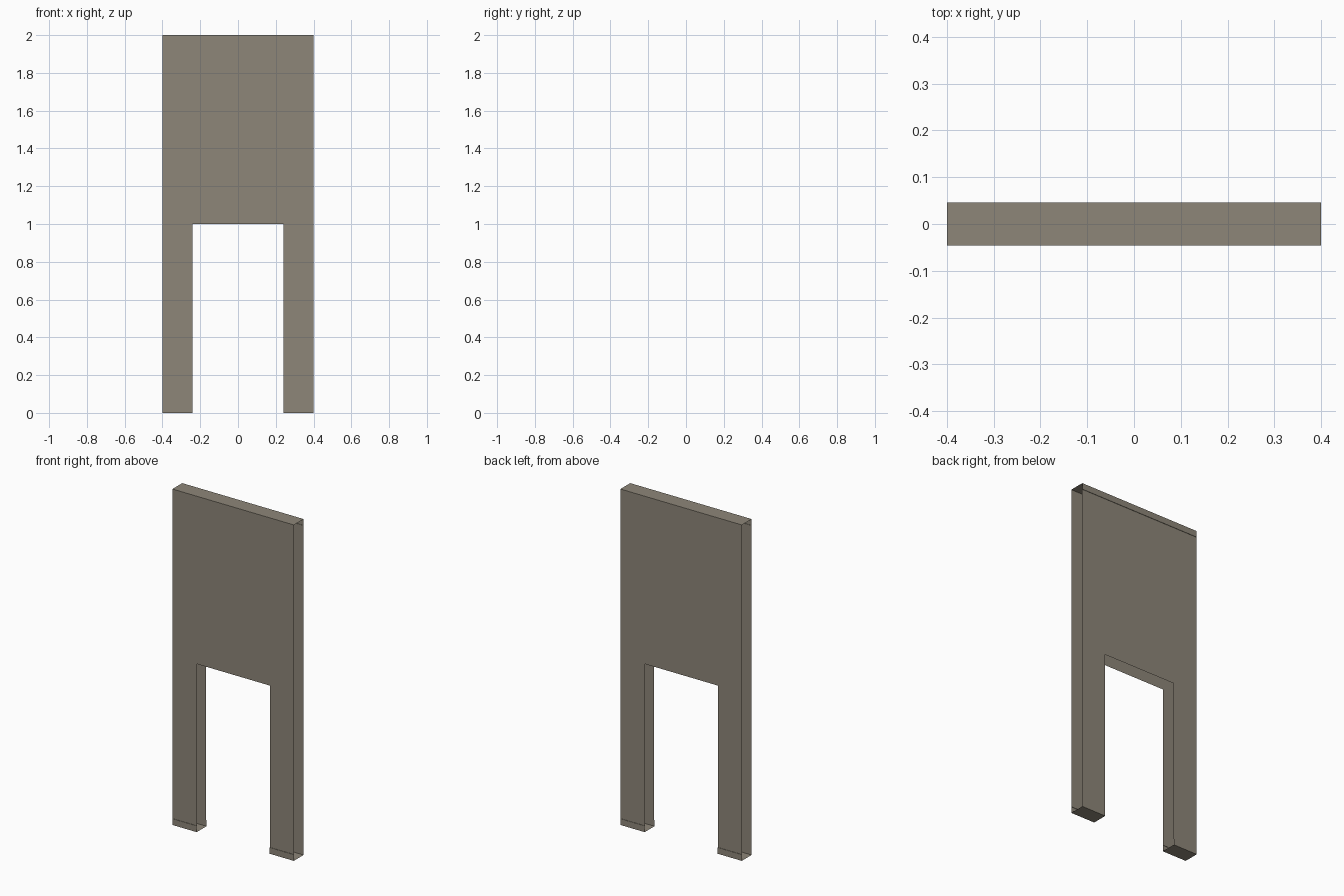
import bpy, bmesh

if "Cube" in bpy.data.objects:
    bpy.data.objects.remove(bpy.data.objects["Cube"])

# Overall half width, leg inner edge, lip and sheet half depths
X, XI = 0.40, 0.24
LIP, SHEET = 0.046, 0.0435
Z_FOOT, Z_ARCH, Z_CAP, Z_TOP = 0.037, 1.0, 1.963, 2.0
LEGS = [(-X, -XI), (XI, X)]
SPANS = [(-X, -XI), (-XI, XI), (XI, X)]

mat = bpy.data.materials.new("warm_grey")
mat.diffuse_color = (0.27, 0.24, 0.19, 1)
mat.use_nodes = True
mat.node_tree.nodes["Principled BSDF"].inputs["Base Color"].default_value = mat.diffuse_color


def sweep(name, strips):
    """Sweep open (y, z) profiles along x spans into one open shell."""
    bm = bmesh.new()
    for profile, spans in strips:
        for x0, x1 in spans:
            for (ya, za), (yb, zb) in zip(profile, profile[1:]):
                bm.faces.new([bm.verts.new(p) for p in (
                    (x0, ya, za), (x1, ya, za), (x1, yb, zb), (x0, yb, zb))])
    bmesh.ops.remove_doubles(bm, verts=bm.verts, dist=1e-5)
    mesh = bpy.data.meshes.new(name)
    bm.to_mesh(mesh)
    bm.free()
    mesh.materials.append(mat)
    obj = bpy.data.objects.new(name, mesh)
    bpy.context.collection.objects.link(obj)
    return obj


# Front and back sheets with the opening between the legs
sweep("front_sheet", [
    ([(-SHEET, Z_FOOT), (-SHEET, Z_ARCH)], LEGS),
    ([(-SHEET, Z_ARCH), (-SHEET, Z_CAP)], SPANS)])
sweep("back_sheet", [
    ([(SHEET, Z_ARCH), (SHEET, Z_FOOT)], LEGS),
    ([(SHEET, Z_CAP), (SHEET, Z_ARCH)], SPANS)])

# Top cap: open-ended channel with a small ledge over each sheet
sweep("top_cap", [
    ([(-SHEET, Z_CAP), (-LIP, Z_CAP), (-LIP, Z_TOP),
      (LIP, Z_TOP), (LIP, Z_CAP), (SHEET, Z_CAP)], [(-X, X)])])

# Foot channels closing the bottom of each leg
for side, span in zip(("left", "right"), LEGS):
    sweep(side + "_foot", [
        ([(SHEET, Z_FOOT), (LIP, Z_FOOT), (LIP, 0),
          (-LIP, 0), (-LIP, Z_FOOT), (-SHEET, Z_FOOT)], [span])])
